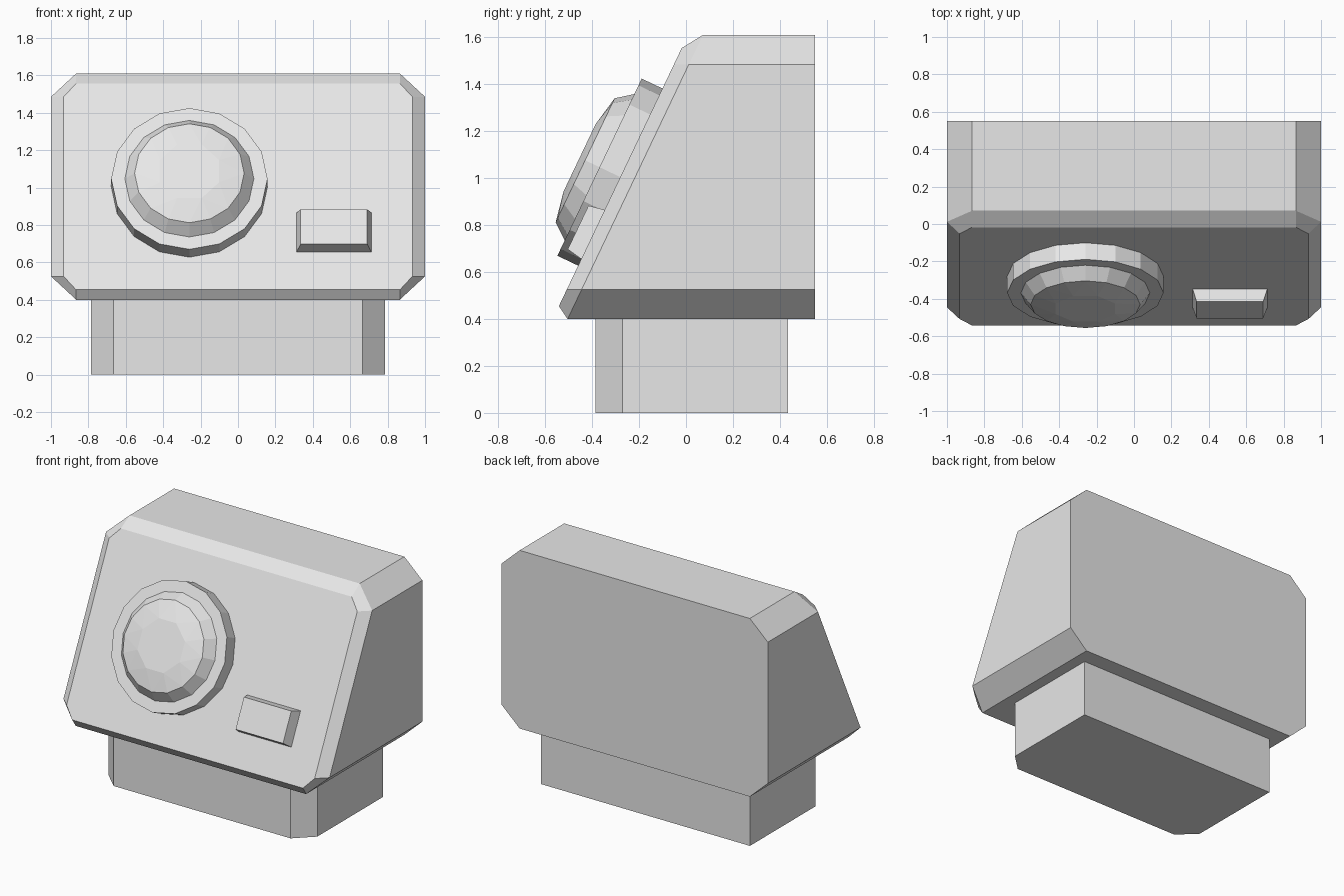
import bpy, bmesh, math
from mathutils import Matrix, Vector

cube = bpy.data.objects.get("Cube")
if cube:
    bpy.data.objects.remove(cube, do_unlink=True)

grey = bpy.data.materials.new("light grey")
grey.use_nodes = True
grey.diffuse_color = (0.8, 0.8, 0.8, 1)
grey.node_tree.nodes["Principled BSDF"].inputs["Base Color"].default_value = (0.8, 0.8, 0.8, 1)

SLOPE = 0.476  # backward lean of the front panel per unit of height
PANEL = Matrix.Translation((0, -0.28, 1.005)) @ Matrix.Rotation(math.atan(1 / SLOPE), 4, 'X')


def finish(name, bm, matrix=Matrix()):
    bmesh.ops.recalc_face_normals(bm, faces=bm.faces)
    mesh = bpy.data.meshes.new(name)
    bm.to_mesh(mesh)
    bm.free()
    mesh.materials.append(grey)
    obj = bpy.data.objects.new(name, mesh)
    obj.matrix_world = matrix
    bpy.context.collection.objects.link(obj)


def loft(name, rings, matrix=Matrix()):
    """Join rings of equal length with quads and cap both ends."""
    bm = bmesh.new()
    loops = [[bm.verts.new(p) for p in ring] for ring in rings]
    for a, b in zip(loops, loops[1:]):
        for i in range(len(a)):
            j = (i + 1) % len(a)
            bm.faces.new((a[i], a[j], b[j], b[i]))
    bm.faces.new(loops[0])
    bm.faces.new(loops[-1])
    finish(name, bm, matrix)


def circle(count, radius, depth, turn=0.0, x=-0.26):
    angles = [2 * math.pi * (i + turn) / count for i in range(count)]
    return [Vector((x + radius * math.cos(a), radius * math.sin(a), depth)) for a in angles]


def rectangle(x, y, half_w, half_h, depth):
    return [(x + sx * half_w, y + sy * half_h, depth)
            for sx, sy in ((-1, -1), (1, -1), (1, 1), (-1, 1))]


def octagon(half_w, low, high, cut_x, cut_z, y_at):
    """Corner-cut rectangle in x and z, with y given by a rule on z."""
    right = [(half_w - cut_x, low), (half_w, low + cut_z),
             (half_w, high - cut_z), (half_w - cut_x, high)]
    outline = right + [(-x, z) for x, z in reversed(right)]
    return [(x, y_at(z), z) for x, z in outline]


# Housing with a leaning, bevelled front
loft("housing", [
    octagon(1.0, 0.4, 1.61, 0.135, 0.125, lambda z: 0.55),
    octagon(1.0, 0.4, 1.61, 0.135, 0.125, lambda z: 0.007 + SLOPE * (z - 1.475)),
    octagon(0.932, 0.455, 1.555, 0.065, 0.07, lambda z: -0.28 + SLOPE * (z - 1.005)),
])

# Pedestal with cut front corners
half = [(0.665, -0.385), (0.785, -0.27), (0.785, 0.435)]
outline = half + [(-x, y) for x, y in reversed(half)]
loft("pedestal", [[(x, y, z) for x, y in outline] for z in (0.0, 0.4)])

# Round plate and faceted dome on the panel
loft("lens_plate", [circle(16, 0.418, d) for d in (0.0, 0.098)], PANEL)
bm = bmesh.new()
for ring in (circle(16, 0.345, 0.098), circle(16, 0.293, 0.166), circle(8, 0.172, 0.192, 0.5)):
    for point in ring:
        bm.verts.new(point)
bmesh.ops.convex_hull(bm, input=bm.verts)
bmesh.ops.dissolve_limit(bm, angle_limit=0.01, verts=bm.verts, edges=bm.edges)
finish("lens_dome", bm, PANEL)

# Tapered push button
loft("button", [rectangle(0.513, -0.271, 0.2, 0.116, 0.0),
                rectangle(0.513, -0.271, 0.178, 0.103, 0.07)], PANEL)
